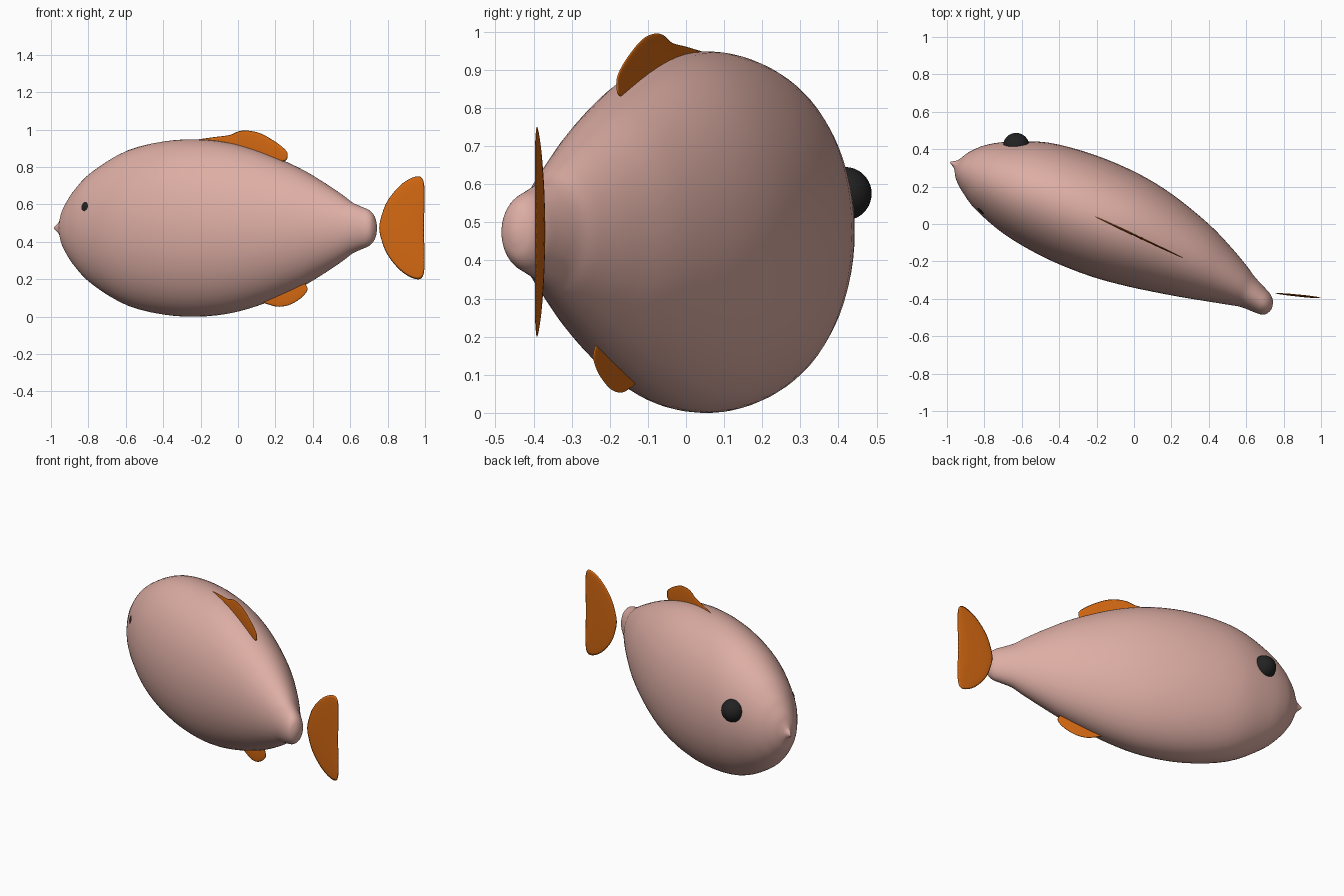
import bpy, bmesh
from math import sin, cos, pi, sqrt
from mathutils import Vector
from mathutils.bvhtree import BVHTree

if "Cube" in bpy.data.objects:
    bpy.data.objects.remove(bpy.data.objects["Cube"])


def material(name, rgb):
    m = bpy.data.materials.new(name)
    m.use_nodes = True
    m.diffuse_color = (*rgb, 1)
    m.node_tree.nodes["Principled BSDF"].inputs["Base Color"].default_value = (*rgb, 1)
    return m


PINK = material("pale pink", (0.72, 0.42, 0.37))
ORANGE = material("orange", (0.66, 0.14, 0.006))
BLACK = material("black", (0.016, 0.016, 0.016))


def finish(bm, name, mat):
    bmesh.ops.recalc_face_normals(bm, faces=bm.faces)
    for f in bm.faces:
        f.smooth = True
    mesh = bpy.data.meshes.new(name)
    bm.to_mesh(mesh)
    obj = bpy.data.objects.new(name, mesh)
    bpy.context.collection.objects.link(obj)
    mesh.materials.append(mat)
    return obj


def spline(points, steps, closed=False):
    """Catmull-Rom curve through the points."""
    p = [Vector(q) for q in points]
    n = len(p)
    out = []
    for i in range(n if closed else n - 1):
        pick = (lambda k: p[k % n]) if closed else (lambda k: p[max(0, min(n - 1, k))])
        a, b, c, d = (pick(i + k) for k in (-1, 0, 1, 2))
        for s in range(steps):
            t = s / steps
            out.append(b + (c - a) * t / 2 + (2 * a - 5 * b + 4 * c - d) * t * t / 2
                       + (3 * b - a - 3 * c + d) * t ** 3 / 2)
    if not closed:
        out.append(p[-1])
    return out


def bridge(bm, a, b):
    n = len(a)
    for i in range(n):
        bm.faces.new((a[i], a[(i + 1) % n], b[(i + 1) % n], b[i]))


def cap(bm, ring, tip):
    for i in range(len(ring)):
        bm.faces.new((ring[i], ring[(i + 1) % len(ring)], tip))


# Body: elliptical sections along a slanted axis (distance, sideways shift, half width)
ALONG, ACROSS = Vector((0.91, -0.415, 0)), Vector((0.415, 0.91, 0))
MID, TALL, SIDES = 0.474, 1.54, 64
profile = [(-1.03, -.107, .004), (-1.015, -.106, .013), (-1.0, -.105, .023),
           (-.985, -.103, .046), (-.97, -.1, .072), (-.945, -.095, .1),
           (-.9, -.088, .14), (-.8, -.082, .2), (-.6, -.067, .272),
           (-.35, -.057, .305), (-.1, -.048, .303), (.12, -.043, .272),
           (.36, -.046, .213), (.52, -.056, .16), (.64, -.068, .115),
           (.7, -.077, .09), (.76, -.088, .075), (.81, -.097, .063),
           (.84, -.102, .045), (.853, -.104, .022), (.857, -.105, .005)]
bm = bmesh.new()
rings = []
for u, c, w in spline(profile, 4):
    rings.append([bm.verts.new(ALONG * u + ACROSS * (c + w * cos(a))
                               + Vector((0, 0, MID + TALL * w * sin(a))))
                  for a in (2 * pi * i / SIDES for i in range(SIDES))])
for a, b in zip(rings, rings[1:]):
    bridge(bm, a, b)
bm.faces.new(rings[0])
bm.faces.new(rings[-1])
bmesh.ops.recalc_face_normals(bm, faces=bm.faces)
surface = BVHTree.FromBMesh(bm)
finish(bm, "body", PINK)


# Fins: thin lens-shaped plates, y follows a straight line in x
def fin(name, outline, y0, slope, half_thick):
    normal = Vector((-slope, 1, 0)).normalized()
    edge = [Vector((x, y0 + slope * x, z)) for x, z, _ in
            spline([(x, z, 0) for x, z in outline], 5, closed=True)]
    centre = sum(edge, Vector()) / len(edge)
    bm = bmesh.new()
    rim = [bm.verts.new(p) for p in edge]
    for side in (-1, 1):
        last = rim
        for s in (0.95, 0.8, 0.5):
            off = normal * side * half_thick * sqrt(1 - s * s)
            ring = [bm.verts.new(centre + (p - centre) * s + off) for p in edge]
            bridge(bm, last, ring)
            last = ring
        cap(bm, last, bm.verts.new(centre + normal * side * half_thick))
    finish(bm, name, ORANGE)


fin("dorsal_fin", [(-.24, .935), (-.15, .957), (-.05, .97), (0, .99), (.05, .995),
                   (.12, .98), (.2, .935), (.255, .89), (.265, .858), (.24, .83),
                   (.1, .84), (-.1, .88)], -.058, -.47, .005)
fin("belly_fin", [(.13, .085), (.17, .063), (.22, .053), (.28, .065), (.34, .102),
                  (.37, .14), (.366, .165), (.345, .185), (.28, .17), (.2, .13)],
    -.07, -.467, .005)
upper = [(.772, .08), (.8, .145), (.85, .21), (.9, .252), (.95, .274),
         (.982, .268), (.996, .225), (.997, .13)]
fin("tail_fin", [(.755, .475)] + [(x, .475 + h) for x, h in upper] + [(.994, .475)]
    + [(x, .475 - h) for x, h in reversed(upper)], -.293, -.102, .006)


# Eyes: one bulging, one mostly sunk into the opposite flank
def eye(name, centre, radius):
    bm = bmesh.new()
    bmesh.ops.create_uvsphere(bm, u_segments=32, v_segments=20, radius=radius)
    bmesh.ops.translate(bm, verts=bm.verts, vec=centre)
    finish(bm, name, BLACK)


eye("left_eye", Vector((-.63, .417, .575)), .07)
hit, normal, _, _ = surface.ray_cast(Vector((-.82, -2, .588)), Vector((0, 1, 0)))
eye("right_eye", hit - normal * .0655, .07)
